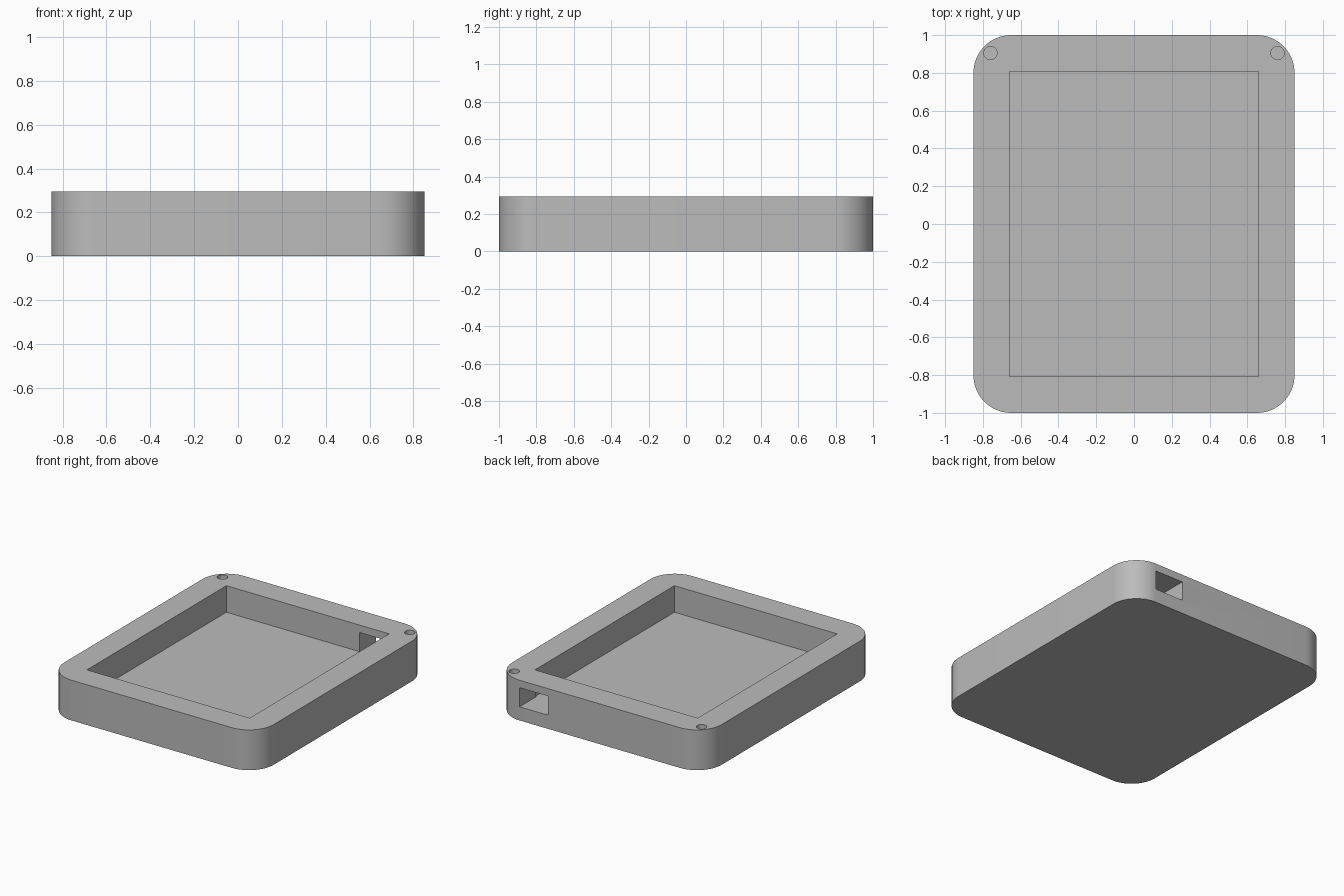
import bpy
import bmesh
import math
from mathutils import Matrix

if "Cube" in bpy.data.objects:
    bpy.data.objects.remove(bpy.data.objects["Cube"], do_unlink=True)

WIDTH, LENGTH, HEIGHT = 1.70, 2.0, 0.295
CORNER = 0.2
FLOOR = 0.1

grey = bpy.data.materials.new("plain_grey")
grey.use_nodes = True
colour = (0.5, 0.5, 0.5, 1)
grey.diffuse_color = colour
grey.node_tree.nodes["Principled BSDF"].inputs["Base Color"].default_value = colour


def add_object(name, bm):
    bmesh.ops.recalc_face_normals(bm, faces=bm.faces)
    mesh = bpy.data.meshes.new(name)
    bm.to_mesh(mesh)
    bm.free()
    mesh.materials.append(grey)
    obj = bpy.data.objects.new(name, mesh)
    bpy.context.collection.objects.link(obj)
    return obj


def box(name, low, high):
    bm = bmesh.new()
    size = [b - a for a, b in zip(low, high)]
    centre = [(a + b) / 2 for a, b in zip(low, high)]
    place = Matrix.Translation(centre) @ Matrix.Diagonal((*size, 1))
    bmesh.ops.create_cube(bm, size=1, matrix=place)
    return add_object(name, bm)


def cylinder(name, x, y, bottom, top, radius):
    bm = bmesh.new()
    bmesh.ops.create_cone(bm, cap_ends=True, segments=32, radius1=radius, radius2=radius,
                          depth=top - bottom,
                          matrix=Matrix.Translation((x, y, (bottom + top) / 2)))
    return add_object(name, bm)


# Case body: extruded rounded rectangle
bm = bmesh.new()
steps = 16
outline = []
for quarter, (sx, sy) in enumerate([(1, 1), (-1, 1), (-1, -1), (1, -1)]):
    for i in range(steps + 1):
        a = (quarter + i / steps) * math.pi / 2
        outline.append(bm.verts.new((sx * (WIDTH / 2 - CORNER) + CORNER * math.cos(a),
                                     sy * (LENGTH / 2 - CORNER) + CORNER * math.sin(a), 0)))
base = bm.faces.new(outline)
walls = bmesh.ops.extrude_face_region(bm, geom=[base])
top_verts = [v for v in walls["geom"] if isinstance(v, bmesh.types.BMVert)]
bmesh.ops.translate(bm, verts=top_verts, vec=(0, 0, HEIGHT))
case = add_object("case_body", bm)

# Open tray, cable slot through the back wall, and two screw holes
cutters = [
    box("tray_cutter", (-0.66, -0.808, FLOOR), (0.66, 0.808, 0.5)),
    box("slot_cutter", (0.42, 0.75, FLOOR), (0.65, 1.1, 0.24)),
]
for side, x in (("left", 0.76), ("right", -0.76)):
    cutters.append(cylinder(side + "_hole_cutter", x, 0.905, FLOOR, 0.5, 0.035))

bpy.context.view_layer.objects.active = case
case.select_set(True)
for cutter in cutters:
    cutter.hide_render = True
    cut = case.modifiers.new(cutter.name, 'BOOLEAN')
    cut.operation = 'DIFFERENCE'
    cut.solver = 'EXACT'
    cut.object = cutter
    bpy.ops.object.modifier_apply(modifier=cut.name)
    bpy.data.objects.remove(cutter, do_unlink=True)

bpy.ops.object.shade_smooth_by_angle(angle=math.radians(30))
